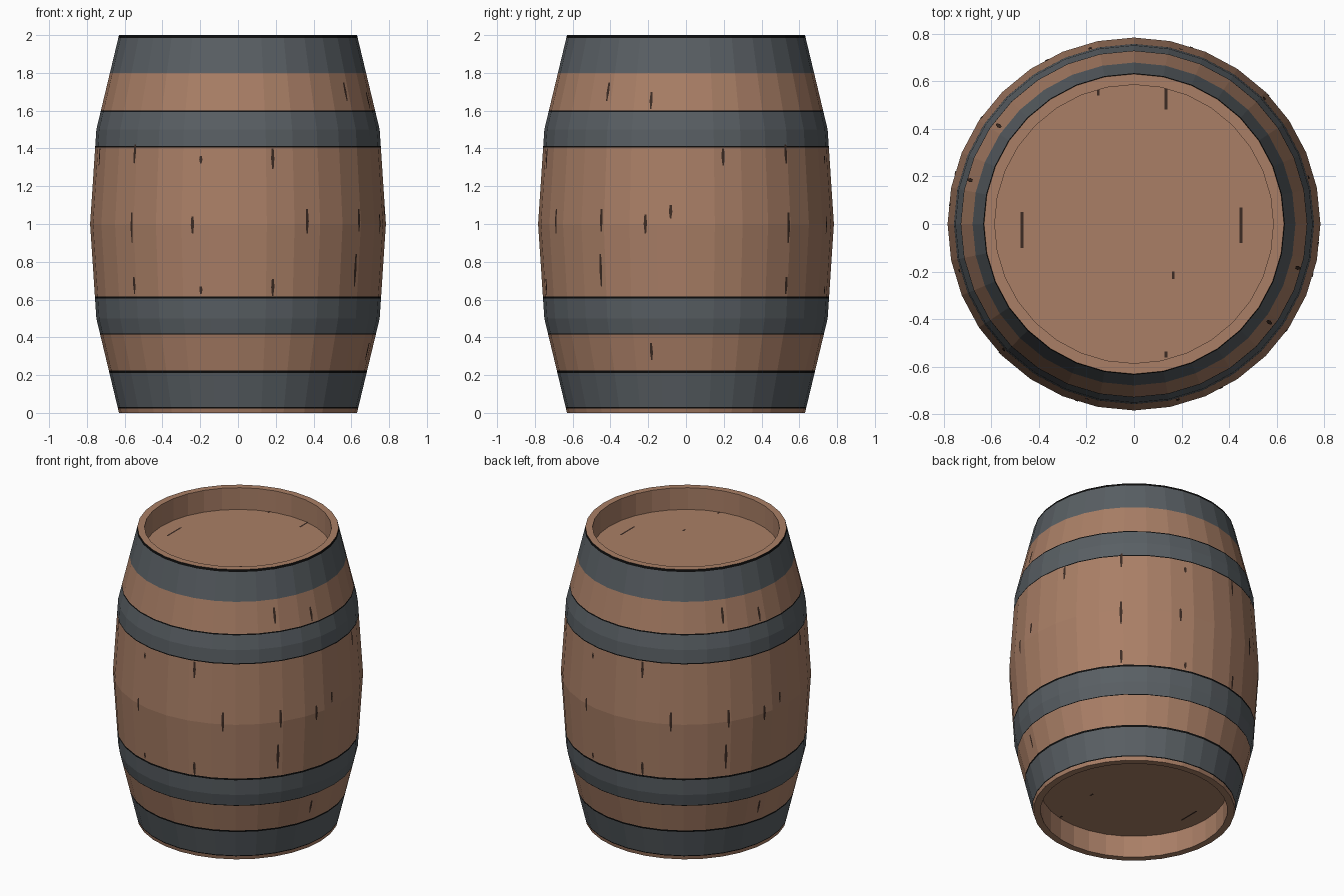
import bpy, bmesh, math

if "Cube" in bpy.data.objects:
    bpy.data.objects.remove(bpy.data.objects["Cube"])

SIDES = 32
STEP = 2 * math.pi / SIDES


def material(name, rgb):
    m = bpy.data.materials.new(name)
    m.diffuse_color = (*rgb, 1)
    m.use_nodes = True
    m.node_tree.nodes["Principled BSDF"].inputs["Base Color"].default_value = m.diffuse_color
    return m


MATS = [material("wood", (0.40, 0.212, 0.133)),
        material("iron hoop", (0.10, 0.115, 0.127)),
        material("black hoop edge", (0.004, 0.004, 0.004)),
        material("dark crack", (0.045, 0.024, 0.017))]
WOOD, IRON, BLACK, CRACK = range(4)


def finish(bm, name, mats):
    mesh = bpy.data.meshes.new(name)
    bm.to_mesh(mesh)
    bm.free()
    for m in mats:
        mesh.materials.append(m)
    ob = bpy.data.objects.new(name, mesh)
    bpy.context.collection.objects.link(ob)
    return ob


def radius(z):
    """Bulging side: two straight segments per half."""
    d = abs(z - 1)
    if d < 0.5:
        return 0.783 - 0.033 * d / 0.5
    return 0.75 - 0.12 * (d - 0.5) / 0.5


# Barrel side: (top of section, colour), from the floor up
SECTIONS = [(0.024, WOOD), (0.031, BLACK), (0.212, IRON), (0.224, BLACK),
            (0.416, WOOD), (0.421, BLACK), (0.5, IRON), (0.605, IRON),
            (0.617, BLACK), (1.0, WOOD), (1.405, WOOD), (1.412, BLACK),
            (1.5, IRON), (1.592, IRON), (1.6, BLACK), (1.8, WOOD),
            (1.985, IRON), (2.0, BLACK)]
RIM, DEPTH = 0.585, 0.15

# Closed profile: lower recess, outside, upper recess
profile = [(RIM, DEPTH, WOOD), (RIM, 0, WOOD), (radius(0), 0, WOOD)]
profile += [(radius(z), z, c) for z, c in SECTIONS]
profile += [(RIM, 2, WOOD), (RIM, 2 - DEPTH, WOOD)]

bm = bmesh.new()
rings = [[bm.verts.new((r * math.cos(i * STEP), r * math.sin(i * STEP), z))
          for i in range(SIDES)] for r, z, _ in profile]
for k in range(1, len(rings)):
    a, b = rings[k - 1], rings[k]
    for i in range(SIDES):
        j = (i + 1) % SIDES
        f = bm.faces.new((a[i], a[j], b[j], b[i]))
        f.material_index = profile[k][2]
bm.faces.new(rings[0][::-1])
bm.faces.new(rings[-1])
bmesh.ops.recalc_face_normals(bm, faces=bm.faces)
finish(bm, "barrel_body", MATS[:3])

# Cracks in the staves: (degrees, bottom, top), repeated on the opposite side
STAVE_CRACKS = [(-76, 1.29, 1.40), (-76, 0.62, 0.71), (-105, 1.32, 1.36),
                (-105, 0.63, 0.67), (-36, 1.65, 1.75), (-36, 0.67, 0.84),
                (-35, 0.96, 1.08), (-62, 0.95, 1.08), (-6, 1.03, 1.10),
                (-15, 1.61, 1.70), (-15, 0.28, 0.37), (-16, 0.95, 1.05),
                (15, 1.31, 1.40), (44, 1.32, 1.42), (44, 0.90, 1.06),
                (44, 0.63, 0.72), (72, 0.95, 1.04)]


def surface(angle, z):
    mid = (math.floor(angle / STEP) + 0.5) * STEP
    r = radius(z) * math.cos(STEP / 2) / math.cos(angle - mid) + 0.003
    return (r * math.cos(angle), r * math.sin(angle), z)


bm = bmesh.new()
for deg, lo, hi in STAVE_CRACKS:
    for turn in (0, math.pi):
        a = math.radians(deg) + turn
        prev = None
        for z, w in ((lo, 0.004), ((lo + hi) / 2, 0.009), (hi, 0.006)):
            row = [bm.verts.new(surface(a + s * w / 0.77, z)) for s in (-1, 1)]
            if prev:
                bm.faces.new((prev[0], prev[1], row[1], row[0]))
            prev = row
finish(bm, "stave_cracks", [MATS[CRACK]])

# Cracks in the two lids: (x, y from, y to)
LID_CRACKS = [(0.135, 0.48, 0.57), (0.135, -0.56, -0.535), (-0.15, 0.54, 0.565),
              (-0.47, -0.10, 0.05), (0.45, -0.08, 0.07), (0.165, -0.23, -0.20)]
bm = bmesh.new()
for x, lo, hi in LID_CRACKS:
    for z, s in ((2 - DEPTH + 0.003, 1), (DEPTH - 0.003, -1)):
        quad = [(x - 0.006, lo, z), (x + 0.006, lo, z), (x + 0.006, hi, z), (x - 0.006, hi, z)]
        bm.faces.new([bm.verts.new(p) for p in quad[::s]])
finish(bm, "lid_cracks", [MATS[CRACK]])
